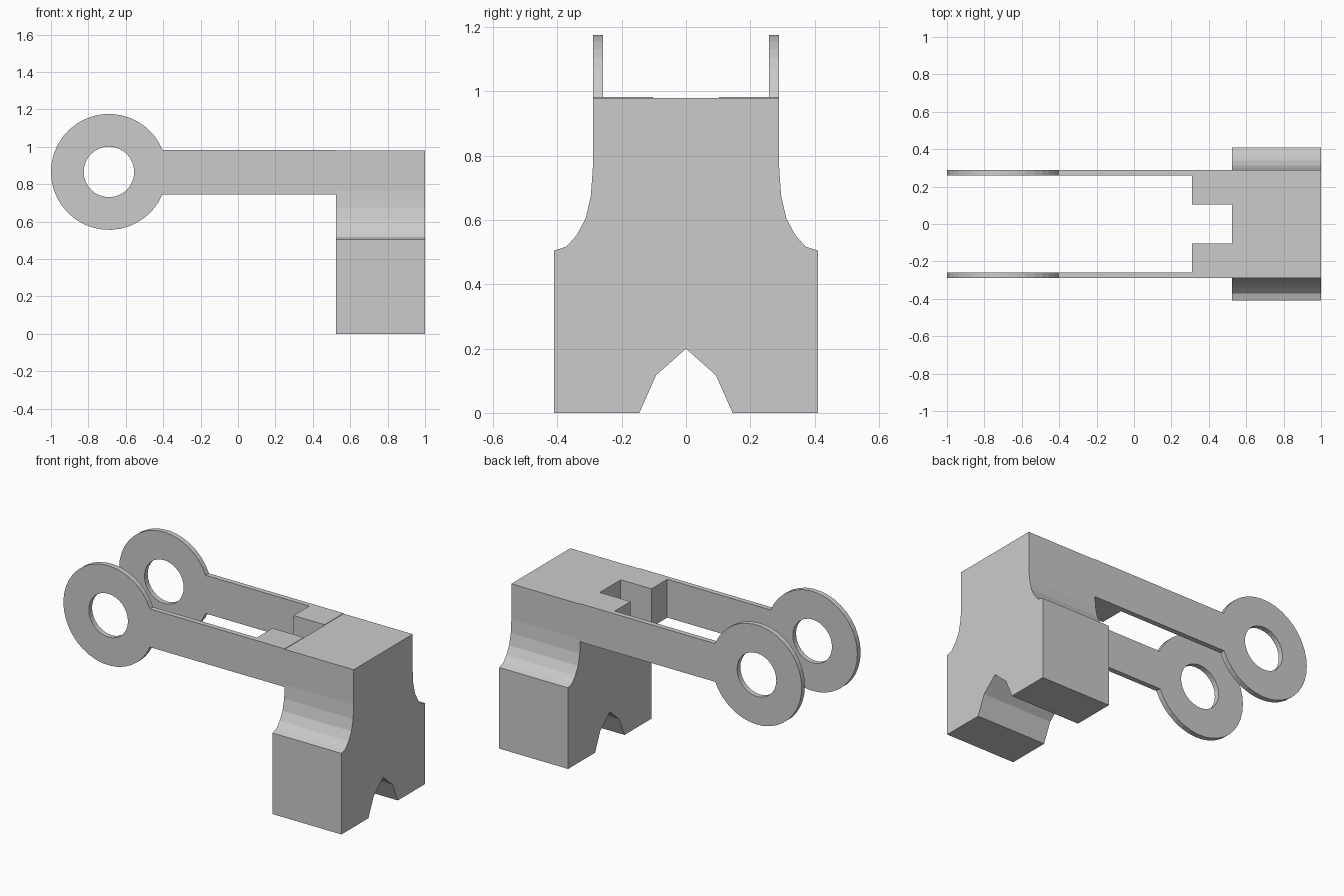
import bpy, bmesh, math
from mathutils import Matrix, Vector

if "Cube" in bpy.data.objects:
    bpy.data.objects.remove(bpy.data.objects["Cube"])

Z_LOW, Z_TOP = 0.745, 0.983      # arm height range
Y_IN, Y_OUT = 0.258, 0.29        # arm thickness range
EYE_X, EYE_Z, EYE_R, HOLE_R = -0.69, 0.866, 0.31, 0.135


def extrude_profile(name, loops, depth, matrix):
    """Fill closed 2D loops (inner loops become holes) and extrude to a solid."""
    cu = bpy.data.curves.new(name, 'CURVE')
    cu.dimensions = '2D'
    cu.fill_mode = 'BOTH'
    cu.extrude = depth / 2
    for pts in loops:
        sp = cu.splines.new('POLY')
        sp.points.add(len(pts) - 1)
        for p, (x, y) in zip(sp.points, pts):
            p.co = (x, y, 0, 1)
        sp.use_cyclic_u = True
    tmp = bpy.data.objects.new(name + "_curve", cu)
    bpy.context.collection.objects.link(tmp)
    bpy.context.view_layer.update()
    dg = bpy.context.evaluated_depsgraph_get()
    me = bpy.data.meshes.new_from_object(tmp.evaluated_get(dg))
    bpy.data.objects.remove(tmp)
    bm = bmesh.new()
    bm.from_mesh(me)
    bmesh.ops.remove_doubles(bm, verts=bm.verts, dist=1e-5)
    bmesh.ops.transform(bm, matrix=matrix, verts=bm.verts)
    bmesh.ops.recalc_face_normals(bm, faces=bm.faces)
    for f in bm.faces:
        f.smooth = False
    bm.to_mesh(me)
    bm.free()
    me.name = name
    ob = bpy.data.objects.new(name, me)
    bpy.context.collection.objects.link(ob)
    return ob


def axes(u, v, w, origin):
    """Matrix taking profile axes u, v and extrusion axis w to world space."""
    return Matrix.Translation(Vector(origin)) @ Matrix((u, v, w)).transposed().to_4x4()


def arc(radius, start, end, n):
    return [(EYE_X + radius * math.cos(start + (end - start) * i / n),
             EYE_Z + radius * math.sin(start + (end - start) * i / n))
            for i in range(n + 1)]


# Body: mirrored shouldered profile with a notch between the feet
half = [(0.093, 0.117), (0.145, 0), (0.41, 0), (0.41, 0.505), (0.372, 0.517),
        (0.34, 0.553), (0.312, 0.605), (0.296, 0.675), (0.29, 0.76), (0.29, 0.98)]
profile = [(0, 0.2)] + half + [(-y, z) for y, z in reversed(half)]
extrude_profile("body", [profile], 0.475,
                axes((0, 1, 0), (0, 0, 1), (1, 0, 0), (0.7625, 0, 0)))

# Arm outline with round eye, and its round hole
a_top = math.asin((Z_TOP - EYE_Z) / EYE_R)
a_low = math.asin((Z_LOW - EYE_Z) / EYE_R)
outline = arc(EYE_R, a_top, 2 * math.pi + a_low, 34) + [(0.525, Z_LOW), (0.525, Z_TOP)]
hole = arc(HOLE_R, 0, 2 * math.pi, 32)[:-1]
block = [(0.31, Z_LOW), (0.525, Z_LOW), (0.525, Z_TOP), (0.31, Z_TOP)]

# Arms and the inner blocks that join them to the body, on both sides
for side, s in (("front", -1), ("back", 1)):
    for name, loops, y0, y1 in (("arm", [outline, hole], Y_IN, Y_OUT),
                                ("inner_block", [block], 0.103, Y_IN)):
        extrude_profile(f"{side}_{name}", loops, y1 - y0,
                        axes((1, 0, 0), (0, 0, 1), (0, -1, 0), (0, s * (y0 + y1) / 2, 0)))
